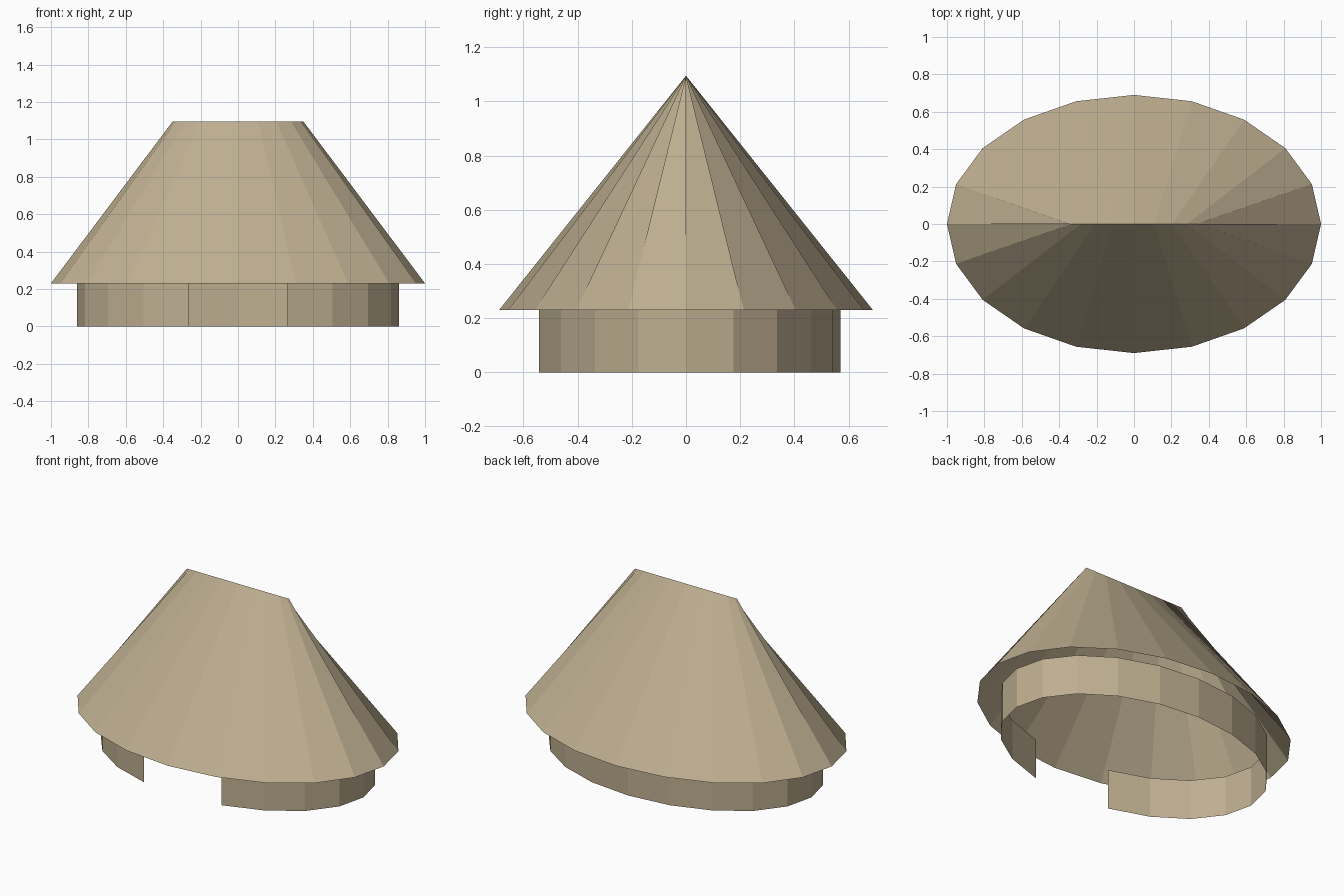
import bpy
import bmesh
from math import sin, cos, tau

cube = bpy.data.objects.get("Cube")
if cube:
    bpy.data.objects.remove(cube, do_unlink=True)

SIDES = 20

# One sandy colour for everything
sand = bpy.data.materials.new("sand")
sand.use_nodes = True
colour = (0.515, 0.429, 0.283, 1)
sand.diffuse_color = colour
sand.node_tree.nodes["Principled BSDF"].inputs["Base Color"].default_value = colour


def ring(bm, rx, ry, z):
    """Oval ring of vertices, starting at the front and going towards +x."""
    return [bm.verts.new((rx * sin(tau * i / SIDES), -ry * cos(tau * i / SIDES), z))
            for i in range(SIDES)]


def oval_shell(name, lower, upper, gap=0):
    """Open shell between two rings; gap leaves out faces on each side of the front."""
    bm = bmesh.new()
    low, high = ring(bm, *lower), ring(bm, *upper)
    for i in range(gap, SIDES - gap):
        j = (i + 1) % SIDES
        bm.faces.new((low[i], low[j], high[j], high[i]))
    loose = [v for v in bm.verts if not v.link_faces]
    bmesh.ops.delete(bm, geom=loose, context='VERTS')
    mesh = bpy.data.meshes.new(name)
    bm.to_mesh(mesh)
    bm.free()
    mesh.materials.append(sand)
    obj = bpy.data.objects.new(name, mesh)
    bpy.context.collection.objects.link(obj)
    return obj


# Low wall with a doorway at the front
oval_shell("wall", (0.86, 0.57, 0), (0.86, 0.57, 0.25), gap=1)

# Tall roof narrowing to a straight ridge, open underneath
oval_shell("roof", (1, 0.69, 0.23), (0.35, 0, 1.095))
